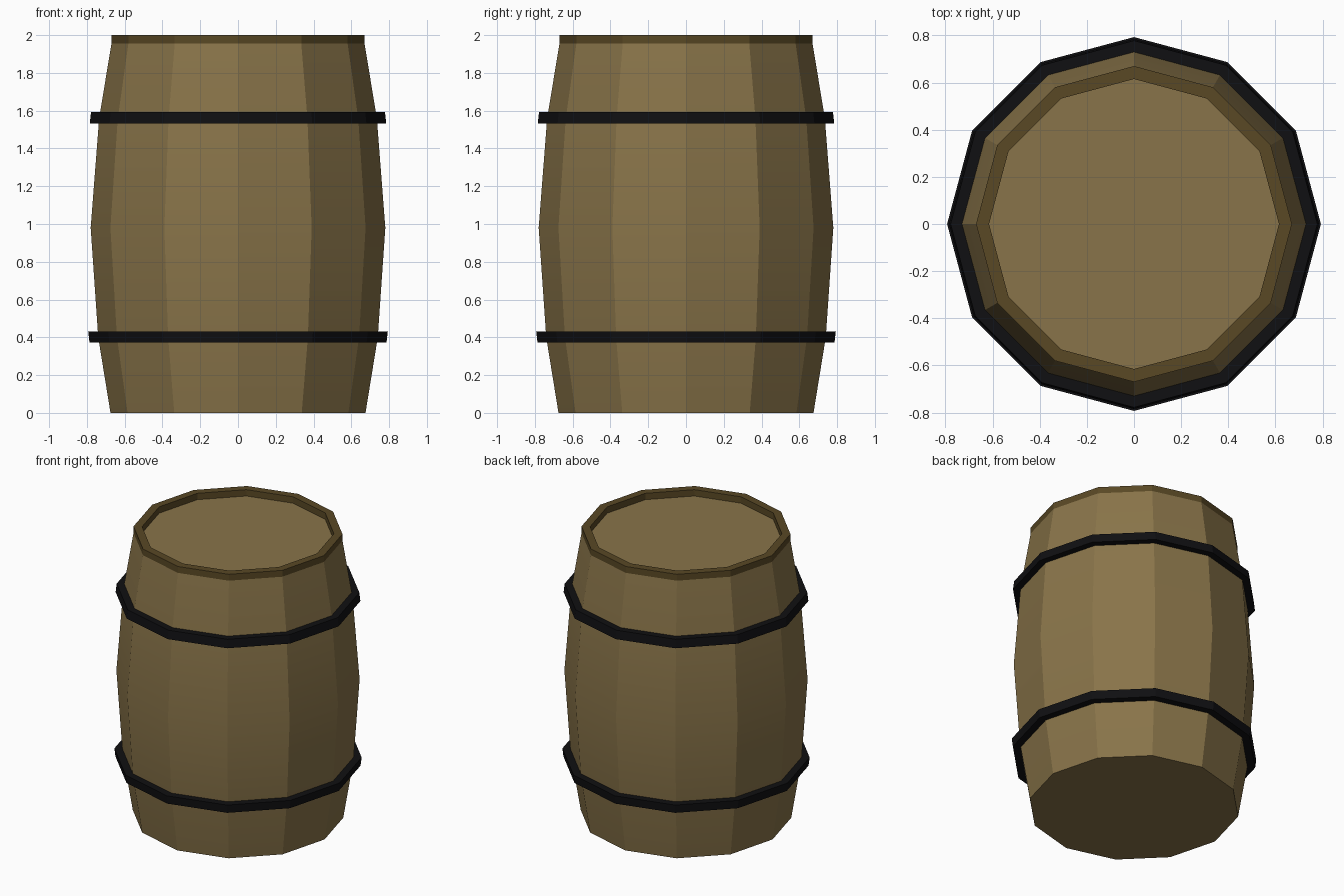
import bpy, bmesh, math

if "Cube" in bpy.data.objects:
    bpy.data.objects.remove(bpy.data.objects["Cube"])

SIDES = 12


def material(name, rgb):
    m = bpy.data.materials.new(name)
    m.diffuse_color = (*rgb, 1)
    m.use_nodes = True
    m.node_tree.nodes["Principled BSDF"].inputs["Base Color"].default_value = m.diffuse_color
    return m


def lathe(name, profile, mat, closed=False, cap_first=False, smooth=None):
    """Revolve (radius, z) points, listed counter-clockwise, about z."""
    bm = bmesh.new()
    rings = []
    for r, z in profile:
        rings.append([bm.verts.new((r * math.cos(2 * math.pi * i / SIDES),
                                    r * math.sin(2 * math.pi * i / SIDES), z))
                      for i in range(SIDES)])
    pairs = list(zip(rings, rings[1:]))
    if closed:
        pairs.append((rings[-1], rings[0]))
    for a, b in pairs:
        for i in range(SIDES):
            j = (i + 1) % SIDES
            bm.faces.new((a[i], a[j], b[j], b[i]))
    if cap_first:
        bm.faces.new(rings[0][::-1])
    mesh = bpy.data.meshes.new(name)
    bm.to_mesh(mesh)
    bm.free()
    mesh.materials.append(mat)
    ob = bpy.data.objects.new(name, mesh)
    bpy.context.collection.objects.link(ob)
    if smooth:
        bpy.ops.object.select_all(action='DESELECT')
        ob.select_set(True)
        bpy.context.view_layer.objects.active = ob
        bpy.ops.object.shade_smooth_by_angle(angle=math.radians(smooth))
    return ob


wood = material("wood", (0.25, 0.175, 0.067))
dark_wood = material("dark_wood", (0.10, 0.065, 0.018))
iron = material("iron", (0.005, 0.005, 0.006))

# Bulging staves with a closed bottom
lathe("barrel_body", [(0.675, 0), (0.74, 0.40), (0.78, 0.98),
                      (0.735, 1.56), (0.67, 1.955)], wood, cap_first=True, smooth=20)

# Raised rim around the top
lathe("top_rim", [(0.67, 1.955), (0.67, 2.0), (0.615, 2.0), (0.615, 1.955)], dark_wood)

# Recessed lid
bpy.ops.mesh.primitive_circle_add(vertices=SIDES, radius=0.615, fill_type='NGON',
                                  location=(0, 0, 1.955), rotation=(0, 0, 0))
lid = bpy.context.object
lid.name = "lid"
lid.data.materials.append(wood)

# Iron hoops, each leaning slightly with the staves
lathe("lower_hoop", [(0.725, 0.372), (0.786, 0.372), (0.793, 0.43), (0.732, 0.43)],
      iron, closed=True)
lathe("upper_hoop", [(0.727, 1.532), (0.785, 1.532), (0.778, 1.592), (0.72, 1.592)],
      iron, closed=True)
